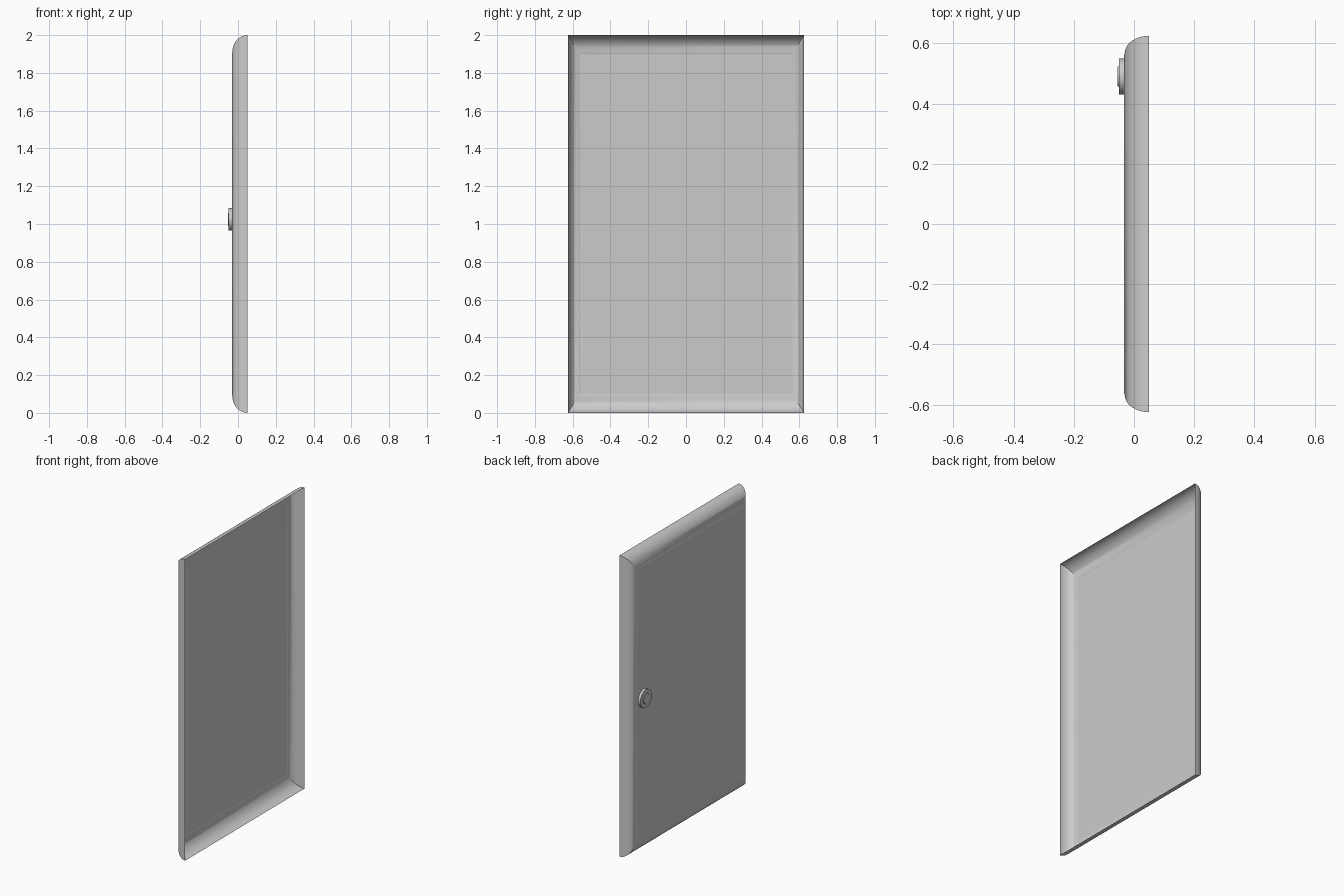
import bpy, bmesh
from math import sin, cos, pi, radians

if "Cube" in bpy.data.objects:
    bpy.data.objects.remove(bpy.data.objects["Cube"])

HALF_W, HEIGHT = 0.625, 2.0
BACK, FACE = 0.05, -0.033


def make_object(name, bm):
    mesh = bpy.data.meshes.new(name)
    bm.to_mesh(mesh)
    bm.free()
    ob = bpy.data.objects.new(name, mesh)
    bpy.context.collection.objects.link(ob)
    bpy.context.view_layer.objects.active = ob
    ob.select_set(True)
    bpy.ops.object.shade_smooth_by_angle(angle=radians(25))
    ob.select_set(False)
    return ob


def rect_ring(bm, x, inset_y, inset_z):
    y, lo, hi = HALF_W - inset_y, inset_z, HEIGHT - inset_z
    return [bm.verts.new((x, a, b)) for a, b in ((-y, lo), (y, lo), (y, hi), (-y, hi))]


def circle_ring(bm, x, r, n=16):
    return [bm.verts.new((x, 0.49 + r * cos(2 * pi * i / n), 1.025 + r * sin(2 * pi * i / n)))
            for i in range(n)]


def skin(bm, rings):
    for a, b in zip(rings, rings[1:]):
        n = len(a)
        for i in range(n):
            j = (i + 1) % n
            bm.faces.new((a[i], b[i], b[j], a[j]))


# frame: open-backed rounded moulding with mitred corners and a small inner step
bm = bmesh.new()
SEG = 10
rings = []
for k in range(SEG + 1):
    t = pi / 2 * k / SEG
    rings.append(rect_ring(bm, BACK - 0.08 * sin(t), 0.056 * (1 - cos(t)), 0.09 * (1 - cos(t))))
rings.append(rect_ring(bm, FACE, 0.063, 0.099))
skin(bm, rings)
make_object("frame", bm)

# panel: flat sheet filling the frame
bm = bmesh.new()
bm.faces.new(rect_ring(bm, FACE, 0.063, 0.099)[::-1])
make_object("panel", bm)

# knob: shallow round disc with a slightly raised centre
bm = bmesh.new()
rings = [circle_ring(bm, x, r) for x, r in
         ((FACE, 0.06), (-0.05, 0.06), (-0.05, 0.036), (-0.054, 0.032))]
skin(bm, rings)
bm.faces.new(rings[-1][::-1])
bm.faces.new(rings[0])
make_object("knob", bm)
